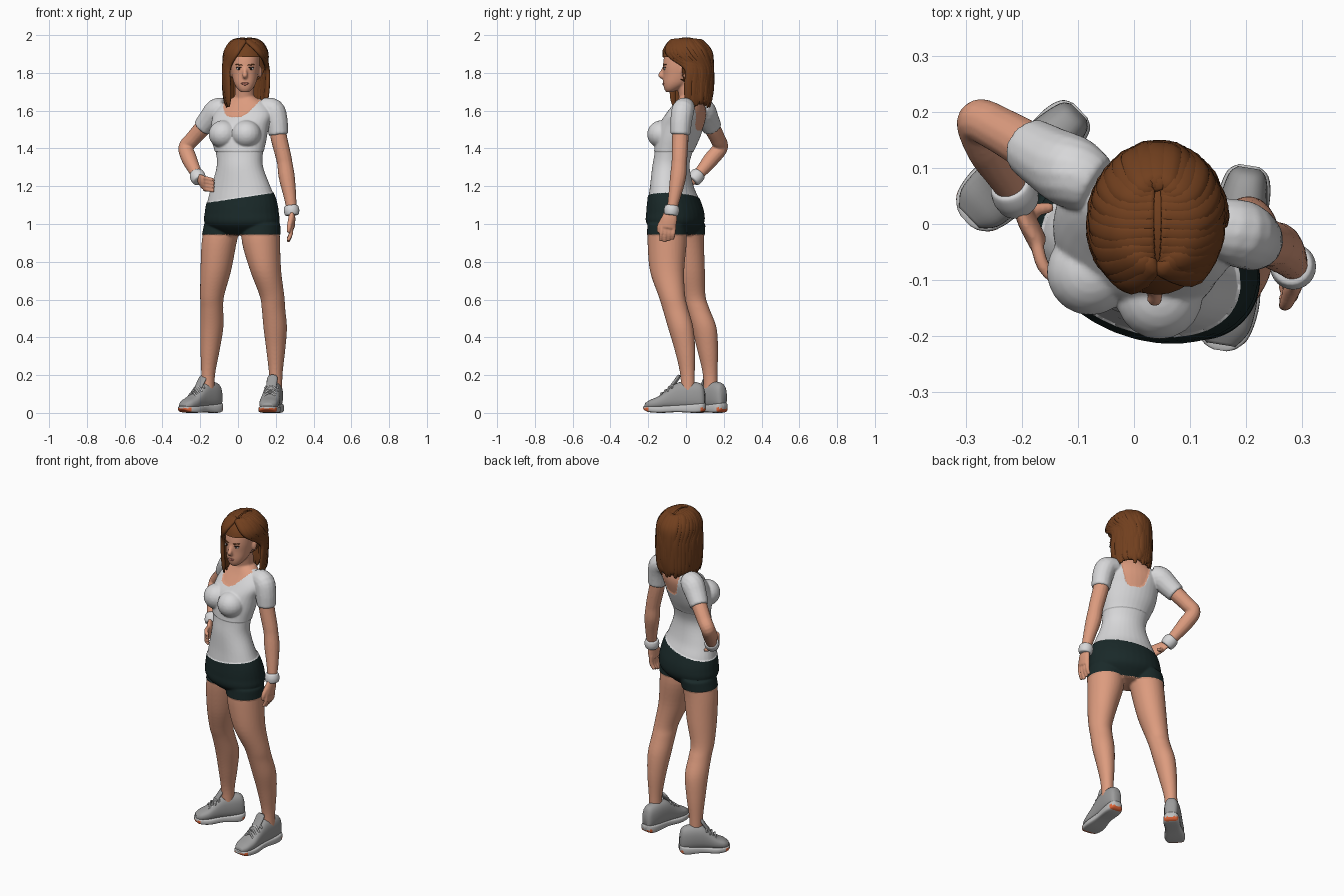
import bpy, bmesh, math, random
from mathutils import Vector, Matrix
from mathutils.bvhtree import BVHTree

if "Cube" in bpy.data.objects:
    bpy.data.objects.remove(bpy.data.objects["Cube"])

random.seed(4)
YAW = math.radians(22)                                   # body is turned to its right
LAT = Vector((math.cos(YAW), -math.sin(YAW), 0))         # towards her left
FWD = Vector((-math.sin(YAW), -math.cos(YAW), 0))        # towards her front


def mat(name, r, g, b):
    m = bpy.data.materials.new(name)
    m.diffuse_color = (r, g, b, 1)
    m.use_nodes = True
    m.node_tree.nodes["Principled BSDF"].inputs["Base Color"].default_value = m.diffuse_color
    return m


SKIN = mat("skin", 0.72, 0.33, 0.21)
HAIR = mat("brown hair", 0.165, 0.05, 0.013)
WHITE = mat("white cloth", 0.68, 0.68, 0.69)
DARK = mat("dark shorts", 0.010, 0.022, 0.022)
GREY = mat("shoe grey", 0.33, 0.33, 0.33)
SOLE = mat("sole light grey", 0.52, 0.52, 0.52)
ORANGE = mat("orange tread", 0.75, 0.13, 0.04)
EYE = mat("eye brown", 0.03, 0.015, 0.01)
LIP = mat("lips", 0.55, 0.19, 0.14)


def spline(pts, k):
    """Smooth curve through tuples of any size."""
    out = []
    for i in range(len(pts) - 1):
        a, b, c, d = pts[max(i - 1, 0)], pts[i], pts[i + 1], pts[min(i + 2, len(pts) - 1)]
        for j in range(k):
            t = j / k
            out.append(tuple(q + t / 2 * (r - p + t * (2 * p - 5 * q + 4 * r - s + t * (3 * (q - r) + s - p)))
                             for p, q, r, s in zip(a, b, c, d)))
    return out + [tuple(pts[-1])]


def loft(bm, rings, n=24, e=2.0):
    """Skin (centre, U, V) super-ellipse rings into a capped tube."""
    rows = []
    for c, U, V in rings:
        row = []
        for i in range(n):
            x, y = math.cos(2 * math.pi * i / n), math.sin(2 * math.pi * i / n)
            row.append(bm.verts.new(c + U * math.copysign(abs(x) ** (2 / e), x)
                                    + V * math.copysign(abs(y) ** (2 / e), y)))
        rows.append(row)
    for a, b in zip(rows, rows[1:]):
        for i in range(n):
            j = (i + 1) % n
            bm.faces.new((a[i], a[j], b[j], b[i]))
    bm.faces.new(rows[0])
    bm.faces.new(rows[-1])


def column(bm, rows, k=5, n=32):
    """Horizontal ellipses (z, x, y, half width, half depth) in the turned body frame."""
    loft(bm, [(Vector((x, y, z)), LAT * a, FWD * b) for z, x, y, a, b in spline(rows, k)], n)


def tube(bm, pts, ref=Vector((0.3, -1, 0.2)), flat=1.0, n=14, k=4):
    """Tube along (x, y, z, r); ref is the direction that gets flattened."""
    sp = spline(pts, k)
    ps = [Vector(p[:3]) for p in sp]
    rings = []
    for i, p in enumerate(ps):
        t = (ps[min(i + 1, len(ps) - 1)] - ps[max(i - 1, 0)]).normalized()
        u = t.cross(ref(p) if callable(ref) else ref).normalized()
        r = max(sp[i][3], 0.001)
        rings.append((p, u * r, u.cross(t) * r * flat))
    loft(bm, rings, n)


def ball(bm, c, s, n=20):
    bmesh.ops.create_uvsphere(bm, u_segments=n, v_segments=n // 2 + 2, radius=1,
                              matrix=Matrix.Translation(c) @ Matrix.Diagonal((*s, 1)))


def make(bm, name, mats, rule=None):
    bmesh.ops.recalc_face_normals(bm, faces=bm.faces[:])
    for f in bm.faces:
        f.smooth = True
        if rule:
            f.material_index = rule(f.calc_center_median())
    me = bpy.data.meshes.new(name)
    bm.to_mesh(me)
    for m in mats:
        me.materials.append(m)
    ob = bpy.data.objects.new(name, me)
    bpy.context.collection.objects.link(ob)
    return ob


def fuse(ob, voxel, rounds):
    """Merge overlapping volumes into one smooth skin."""
    r = ob.modifiers.new("merge", 'REMESH')
    r.mode, r.voxel_size, r.use_smooth_shade = 'VOXEL', voxel, True
    s = ob.modifiers.new("soften", 'SMOOTH')
    s.factor, s.iterations = 0.5, rounds
    bpy.context.view_layer.update()
    me = bpy.data.meshes.new_from_object(ob.evaluated_get(bpy.context.evaluated_depsgraph_get()))
    ob.modifiers.clear()
    ob.data = me


# ---- body: torso, bust, sleeves, legs, neck and head ----
bm = bmesh.new()
column(bm, [(0.94, .02, -.05, .11, .07), (1.0, .02, -.057, .197, .136), (1.06, .02, -.057, .2, .14),
            (1.13, .02, -.065, .187, .125), (1.2, .015, -.075, .163, .106), (1.3, .01, -.08, .128, .094),
            (1.37, .008, -.068, .128, .094), (1.45, .005, -.045, .148, .105), (1.52, .01, -.025, .155, .108),
            (1.58, .025, 0, .158, .092), (1.63, .032, .015, .125, .07), (1.67, .035, .018, .065, .05)])
for x, y in ((.045, -.128), (-.078, -.085)):
    ball(bm, (x, y, 1.475), (.074, .074, .07))
column(bm, [(1.58, .03, .025, .055, .05), (1.66, .033, .015, .052, .05), (1.76, .037, 0, .05, .055)])
tube(bm, [(-.07, .07, 1.615, .05), (-.11, .092, 1.60, .062), (-.15, .115, 1.555, .056), (-.187, .138, 1.51, .049)])
tube(bm, [(.13, .0, 1.62, .045), (.185, -.015, 1.605, .056), (.205, -.025, 1.55, .054), (.214, -.03, 1.475, .049)])
column(bm, [(1.0, -.08, .0, .095, .1), (.9, -.1, .0, .092, .096), (.75, -.118, .015, .08, .086),
            (.62, -.137, .036, .063, .068), (.55, -.138, .06, .059, .066), (.45, -.139, .095, .06, .068),
            (.33, -.148, .115, .05, .055), (.2, -.158, .128, .036, .039), (.08, -.16, .13, .034, .038)])
column(bm, [(1.0, .12, -.1, .1, .1), (.9, .122, -.1, .1, .104), (.75, .147, -.1, .08, .092),
            (.62, .18, -.075, .064, .072), (.55, .188, -.056, .061, .069), (.45, .197, -.028, .061, .068),
            (.33, .2, -.005, .049, .055), (.2, .2, .008, .035, .039), (.08, .2, .01, .034, .038)])
HX = .037                                                 # head centre
head = [(1.698, -.088, .02, .018), (1.715, -.075, .04, .04), (1.745, -.053, .058, .068), (1.79, -.032, .07, .088),
        (1.84, -.022, .077, .1), (1.9, -.012, .077, .1), (1.95, 0, .06, .08), (1.975, 0, .03, .04)]
loft(bm, [(Vector((HX, y, z)), Vector((a, 0, 0)), Vector((0, b, 0))) for z, y, a, b in spline(head, 4)], 32, 2.2)
tube(bm, [(HX, -.112, 1.835, .008), (HX, -.126, 1.805, .011), (HX, -.134, 1.786, .014), (HX, -.115, 1.775, .01)])
for s in (-1, 1):
    ball(bm, (HX + s * .08, -.005, 1.805), (.012, .02, .032))
body = make(bm, "body", [SKIN])
fuse(body, 0.006, 5)

# cut clean hem lines, then colour skin, shirt and shorts
HEM, CROP, WAIST, TILT = 0.945, 1.385, 1.136, Vector((-.15, 0, 1))
bm = bmesh.new()
bm.from_mesh(body.data)
for co, no in ((HEM, (0, 0, 1)), (WAIST, TILT), (CROP, (0, 0, 1))):
    bmesh.ops.bisect_plane(bm, geom=bm.verts[:] + bm.edges[:] + bm.faces[:], dist=1e-5,
                           plane_co=(0, 0, co), plane_no=no)


def clothes(c):
    if c.z < HEM or c.z > 1.69:
        return 0
    if c.dot(TILT) < WAIST:
        return 2
    d = c - Vector((.025, .01, 0))
    u = abs(d.dot(LAT))
    scoop = 1.565 + .08 * (u / .1) ** 3 if d.dot(FWD) > 0 else 1.495 + .14 * (u / .085) ** 4
    return 0 if c.z > scoop else 1


bm.normal_update()
raised = set()
for f in bm.faces:                                        # shorts and cropped top stand proud
    c = f.calc_center_median()
    if clothes(c) == 2 or (clothes(c) == 1 and c.z > CROP):
        raised.update(f.verts)
for v, n in [(v, v.normal.copy()) for v in raised]:
    v.co += n * 0.004
tree = BVHTree.FromBMesh(bm)
bpy.data.objects.remove(body)
make(bm, "body", [SKIN, WHITE, DARK], clothes)

# ---- face details as thin plates ----
def plate(name, m, spots, size):
    b = bmesh.new()
    for x, z in spots:
        hit = tree.ray_cast(Vector((HX + x, -1, z)), Vector((0, 1, 0)))[0]
        ball(b, hit or Vector((HX + x, -.11, z)), size, 14)
    make(b, name, [m])


plate("eye_whites", WHITE, [(-.033, 1.822), (.033, 1.822)], (.014, .004, .006))
plate("irises", EYE, [(-.032, 1.822), (.032, 1.822)], (.006, .006, .006))
plate("lashes", EYE, [(s * x, 1.829) for s in (-1, 1) for x in (.025, .033, .041)], (.007, .005, .002))
plate("eyebrows", HAIR, [(s * x, 1.838 + x * .15) for s in (-1, 1) for x in (.02, .028, .036, .044)], (.007, .004, .003))
plate("lips", LIP, [(-.008, 1.744), (.008, 1.744), (0, 1.739)], (.013, .0045, .005))

# ---- right arm, hand on hip ----
bm = bmesh.new()
tube(bm, [(-.15, .115, 1.555, .042), (-.187, .138, 1.51, .044), (-.24, .168, 1.45, .041), (-.276, .182, 1.405, .04),
          (-.258, .135, 1.345, .041), (-.232, .09, 1.29, .034), (-.207, .045, 1.24, .026)], k=6)
side = Vector((-.95, .3, .1))
tube(bm, [(-.21, .05, 1.245, .026), (-.19, .005, 1.225, .038), (-.17, -.035, 1.213, .038)], side, .45)
for i in range(4):
    z = 1.24 - i * .019
    tube(bm, [(-.176, -.02, z, .0115), (-.162, -.075, z, .0115), (-.128, -.11 + i * .003, z - .008, .009)], side)
tube(bm, [(-.195, .01, 1.215, .013), (-.172, .025, 1.195, .012), (-.145, .03, 1.185, .009)])
fuse(make(bm, "right_arm", [SKIN]), 0.005, 3)

# ---- left arm, hanging ----
bm = bmesh.new()
tube(bm, [(.207, -.026, 1.54, .042), (.216, -.03, 1.46, .044), (.24, -.034, 1.36, .042), (.248, -.036, 1.32, .041),
          (.258, -.042, 1.25, .043), (.273, -.058, 1.16, .035), (.284, -.074, 1.08, .027)], k=6)
side = Vector((1, 0, .1))
tube(bm, [(.285, -.075, 1.085, .027), (.285, -.088, 1.03, .042), (.281, -.096, .98, .042)], side, .45)
for i in range(4):
    y = -.126 + i * .021
    tube(bm, [(.281, y, 1.0, .012), (.28, y - .004, .95, .0115), (.264, y - .008, .905 + abs(i - 1) * .007, .009)], side)
tube(bm, [(.282, -.11, 1.04, .015), (.272, -.14, .99, .013), (.266, -.145, .955, .009)])
fuse(make(bm, "left_arm", [SKIN]), 0.005, 3)

# ---- wristbands ----
for name, a, b in (("right_wristband", (-.222, .072, 1.27), (-.203, .035, 1.228)),
                   ("left_wristband", (.281, -.073, 1.098), (.286, -.079, 1.046))):
    bm = bmesh.new()
    a, b = Vector(a), Vector(b)
    tube(bm, [(*a.lerp(b, t), r) for t, r in ((0, .03), (.1, .037), (.5, .041), (.9, .037), (1, .03))], n=24)
    make(bm, name, [WHITE])

# ---- hair: cap plus flattened locks falling from a centre parting ----
CX, RX, RY = .042, .113, .136
bm = bmesh.new()
ball(bm, (CX, .002, 1.862), (.106, .13, .122), 32)
bmesh.ops.delete(bm, geom=[f for f in bm.faces if f.calc_center_median().y < -.02
                           and f.calc_center_median().z < 1.885], context='FACES')


def outward(p):
    return p - Vector((CX, 0, min(p.z, 1.83)))


for s, low in ((-1, 60), (1, 96)):
    for i in range(14):
        f = i / 13
        a0, a1 = math.radians(14 + 166 * f), math.radians(low + (180 - low) * f)
        pts = [(CX + s * .006, -math.cos(a0) * .07, 1.982 - .02 * math.cos(a0) ** 2, .014)]
        end = 1.625 + random.uniform(-.012, .012)
        for mix, rad, z, r in ((0, .6, 1.966, .022), (.4, .92, 1.912, .027), (1, 1, 1.83, .026),
                               (1, 1, 1.73, .025), (1, .96, 1.66, .021), (1, .92, end, .007)):
            a = a0 + (a1 - a0) * mix
            rad += random.uniform(-.015, .015)
            pts.append((CX + s * math.sin(a) * RX * rad, -math.cos(a) * RY * rad, z, r))
        tube(bm, pts, outward, .5, 10, 5)
make(bm, "hair", [HAIR])

# ---- shoes ----
def shoe(side, heel, toe):
    o = Vector((*heel, 0))
    d = (Vector((*toe, 0)) - o).normalized()
    w, up, k = Vector((-d.y, d.x, 0)), Vector((0, 0, 1)), (Vector((*toe, 0)) - o).length / .318

    def along(name, rows, e, mats, rule=None):
        b = bmesh.new()
        loft(b, [(o + d * t * k + up * (lo + hi) / 2, w * h, up * (hi - lo) / 2) for t, h, lo, hi in spline(rows, 4)], 28, e)
        make(b, side + name, mats, rule)

    along("_shoe_upper", [(.0, .02, .03, .11), (.015, .034, .02, .15), (.06, .043, .02, .165), (.12, .046, .02, .165),
                          (.155, .047, .02, .152), (.19, .049, .02, .125), (.235, .052, .02, .09),
                          (.28, .046, .02, .07), (.308, .026, .02, .052)], 2.5, [GREY])
    along("_shoe_sole", [(-.004, .018, .02, .052), (.01, .037, .006, .052), (.05, .046, 0, .048), (.14, .044, .004, .042),
                         (.225, .057, 0, .036), (.285, .049, .004, .036), (.31, .03, .014, .036), (.318, .012, .022, .034)],
          4.5, [SOLE, ORANGE],
          lambda c: int(c.z < .026 and not .02 < (c - o).dot(d) / k < .285))
    b = bmesh.new()                                       # tongue
    pt = lambda t, x, z: o + d * t * k + w * x + up * z
    tube(b, [(*pt(.2, 0, .105), .026), (*pt(.165, 0, .15), .028), (*pt(.14, 0, .185), .028), (*pt(.133, 0, .2), .018)], d, .35)
    make(b, side + "_shoe_tongue", [GREY])
    b = bmesh.new()                                       # laces
    for t, z in ((.165, .152), (.185, .134), (.205, .116), (.225, .1)):
        tube(b, [(*pt(t, -.036, z - .022), .005), (*pt(t, -.018, z), .005), (*pt(t - .006, 0, z + .006), .005),
                 (*pt(t, .018, z), .005), (*pt(t, .036, z - .022), .005)], d, n=8)
    make(b, side + "_laces", [SOLE])


shoe("right", (-.098, .2), (-.3, .005))
shoe("left", (.205, .1), (.153, -.225))
